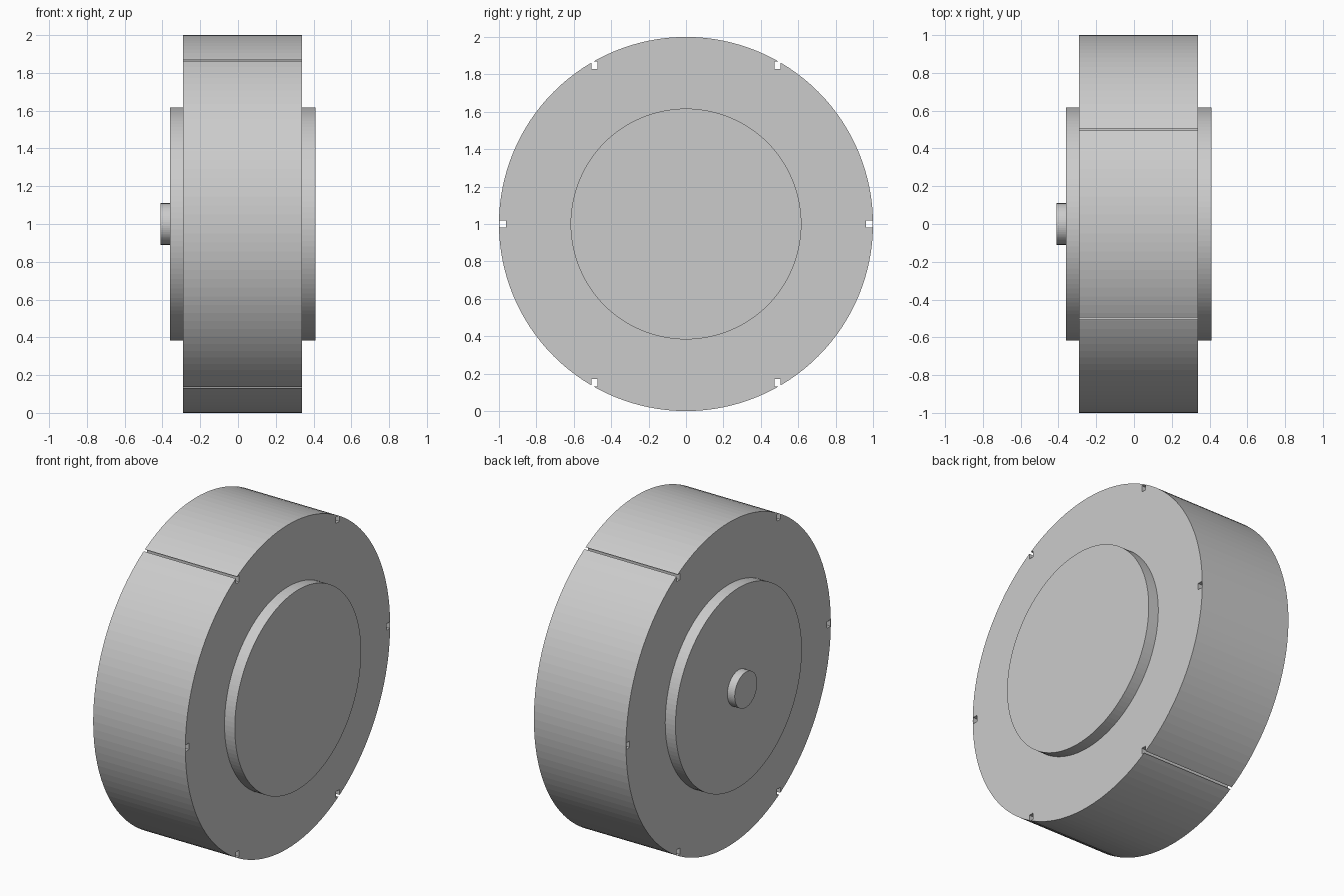
import bpy, bmesh, math
from mathutils import Matrix, Vector

cube = bpy.data.objects.get("Cube")
if cube:
    bpy.data.objects.remove(cube)

grey = bpy.data.materials.new("light grey")
grey.use_nodes = True
colour = (0.6, 0.6, 0.6, 1)
grey.diffuse_color = colour
grey.node_tree.nodes["Principled BSDF"].inputs["Base Color"].default_value = colour


def add_object(name, bm):
    mesh = bpy.data.meshes.new(name)
    bm.to_mesh(mesh)
    bm.free()
    mesh.materials.append(grey)
    obj = bpy.data.objects.new(name, mesh)
    bpy.context.collection.objects.link(obj)
    return obj


def disc(name, radius, x0, x1, sides=128):
    """Flat-faced cylinder lying along x, centred at z = 1."""
    bm = bmesh.new()
    place = Matrix.Translation(((x0 + x1) / 2, 0, 1)) @ Matrix.Rotation(math.pi / 2, 4, "Y")
    bmesh.ops.create_cone(bm, cap_ends=True, segments=sides, radius1=radius,
                          radius2=radius, depth=x1 - x0, matrix=place)
    return add_object(name, bm)


# Main body, raised side plates and the small axle boss
wheel = disc("wheel_body", 1.0, -0.29, 0.34)
disc("left_plate", 0.617, 0.34, 0.41)
disc("right_plate", 0.617, -0.36, -0.29)
disc("axle_boss", 0.11, -0.41, -0.36, 64)

# Six upright rectangular channels running through the body near the rim
bm = bmesh.new()
for i in range(6):
    a = i * math.pi / 3
    centre = Vector((0, 0.98 * math.cos(a), 1 + 0.98 * math.sin(a)))
    bmesh.ops.create_cube(bm, size=1, matrix=Matrix.Translation(centre)
                          @ Matrix.Diagonal((2, 0.033, 0.04, 1)))
cutter = add_object("channel_cutter", bm)
cutter.hide_render = True

cut = wheel.modifiers.new("channels", "BOOLEAN")
cut.operation = "DIFFERENCE"
cut.solver = "EXACT"
cut.object = cutter
bpy.context.view_layer.objects.active = wheel
bpy.ops.object.modifier_apply(modifier=cut.name)
bpy.data.objects.remove(cutter)
